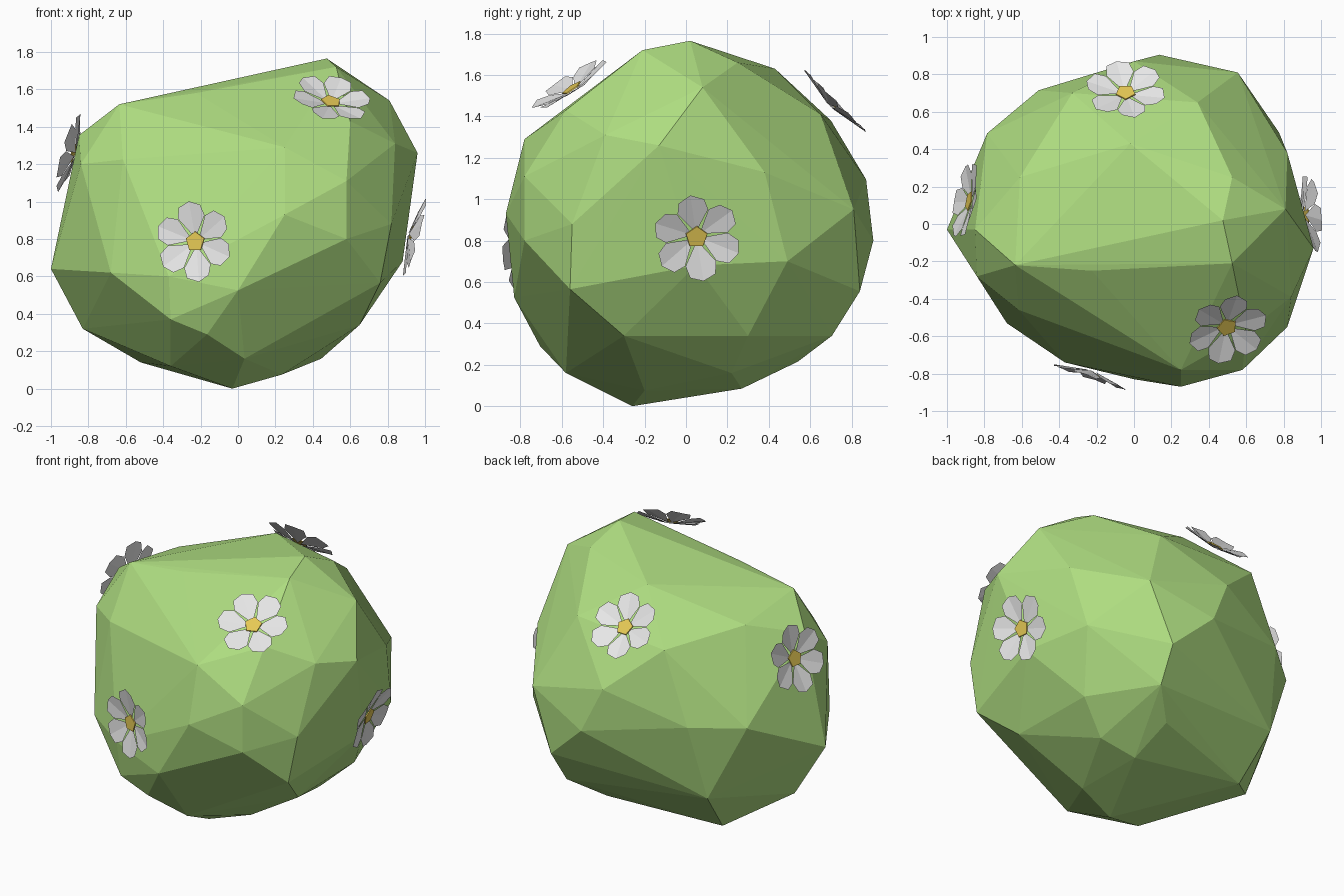
import bpy, bmesh, math
from mathutils import Vector, Matrix
from mathutils.bvhtree import BVHTree

if "Cube" in bpy.data.objects:
    bpy.data.objects.remove(bpy.data.objects["Cube"])


def material(name, rgb):
    m = bpy.data.materials.new(name)
    m.diffuse_color = (*rgb, 1)
    m.use_nodes = True
    m.node_tree.nodes["Principled BSDF"].inputs["Base Color"].default_value = m.diffuse_color
    return m


GREEN = material("leaf_green", (0.43, 0.73, 0.22))
WHITE = material("petal_white", (0.80, 0.80, 0.80))
YELLOW = material("pollen_yellow", (0.78, 0.58, 0.09))


def make_object(name, bm, mat):
    mesh = bpy.data.meshes.new(name)
    bm.to_mesh(mesh)
    bm.free()
    mesh.materials.append(mat)
    ob = bpy.data.objects.new(name, mesh)
    bpy.context.collection.objects.link(ob)
    return ob


# Bush: faceted convex lump through its main corners
CORNERS = [
    # crown
    (.475, .02, 1.765), (.525, -.21, 1.72), (-.02, .43, 1.63), (-.635, -.22, 1.52),
    (-.225, -.25, 1.58), (.525, .25, 1.66), (.81, .08, 1.54), (-.61, .25, 1.45),
    # upper ring
    (.96, -.13, 1.26), (.84, -.39, 1.31), (.60, -.58, 1.43), (.25, -.78, 1.29),
    (-.615, -.46, 1.225), (-.85, -.03, 1.355), (-.84, -.28, 1.20), (.34, .65, 1.41),
    (-.33, .70, 1.38), (.82, .38, 1.13), (0, .87, 1.095), (-.51, .715, .92),
    # waist
    (.58, -.78, 1.11), (.58, -.78, .80), (.25, -.87, .93), (.82, -.55, .88),
    (.88, .05, .68), (.775, .49, .70), (.555, .81, .95), (.135, .905, .80),
    (-.785, .485, .90), (-1, -.03, .64), (-.68, -.53, .62),
    (-.37, -.74, .60), (0, -.83, .525),
    # lower ring
    (.76, -.56, .565), (.65, -.30, .34), (.64, .30, .34),
    (.40, .84, .555), (.38, .705, .34), (-.57, .59, .42), (-.83, .05, .32),
    (-.165, -.705, .29), (-.36, -.71, .37), (-.36, -.39, .12),
    # base
    (.035, -.58, .16), (-.03, -.26, 0), (.235, -.20, .075), (.445, .22, .16),
    (.22, .27, .085), (.20, .54, .215), (-.52, .36, .14),
]
bm = bmesh.new()
for c in CORNERS:
    bm.verts.new(c)
bmesh.ops.convex_hull(bm, input=bm.verts[:])
bmesh.ops.delete(bm, geom=[v for v in bm.verts if not v.link_faces], context='VERTS')
bmesh.ops.recalc_face_normals(bm, faces=bm.faces[:])
surface = BVHTree.FromBMesh(bm)
make_object("bush", bm, GREEN)


# Flower: six creased, cupped petals around a small pentagon
def flower(name, centre, normal, spin):
    n = Vector(normal).normalized()
    c = Vector(centre)
    hit = surface.ray_cast(c + n * 0.6, -n)[0]
    if hit:                                  # keep the flower outside the bush
        c += n * max(0, (hit - c).dot(n) + 0.006)
    place = Matrix.Translation(c) @ n.to_track_quat('Z', 'Y').to_matrix().to_4x4()

    bm = bmesh.new()
    for k in range(6):
        turn = Matrix.Rotation(math.radians(spin + 60 * k), 4, 'Z')
        base, tip = [bm.verts.new(turn @ Vector(p)) for p in ((.02, 0, 0), (.218, 0, .034))]
        for s in (1, -1):
            side = [bm.verts.new(turn @ Vector(p)) for p in
                    ((.132, s * .075, .025), (.19, s * .062, .040))]
            ring = [base, tip, *reversed(side)]
            bm.faces.new(ring if s > 0 else ring[::-1])
    make_object(name + "_petals", bm, WHITE).matrix_world = place

    bm = bmesh.new()
    bmesh.ops.create_cone(bm, cap_ends=True, segments=5, radius1=.056, radius2=.054,
                          depth=.006, matrix=Matrix.Translation((0, 0, .014)))
    make_object(name + "_centre", bm, YELLOW).matrix_world = place


flower("front_flower", (-.225, -.785, .785), (-.32, -.95, .03), 98)
flower("top_front_flower", (.495, -.545, 1.525), (.2, -.55, .82), 0)
flower("left_flower", (-.87, .12, 1.25), (-1, .19, .28), 95)
flower("right_flower", (.91, .05, .82), (1, .1, -.28), 100)
flower("back_flower", (-.045, .695, 1.45), (0, .7, .7), 43)
